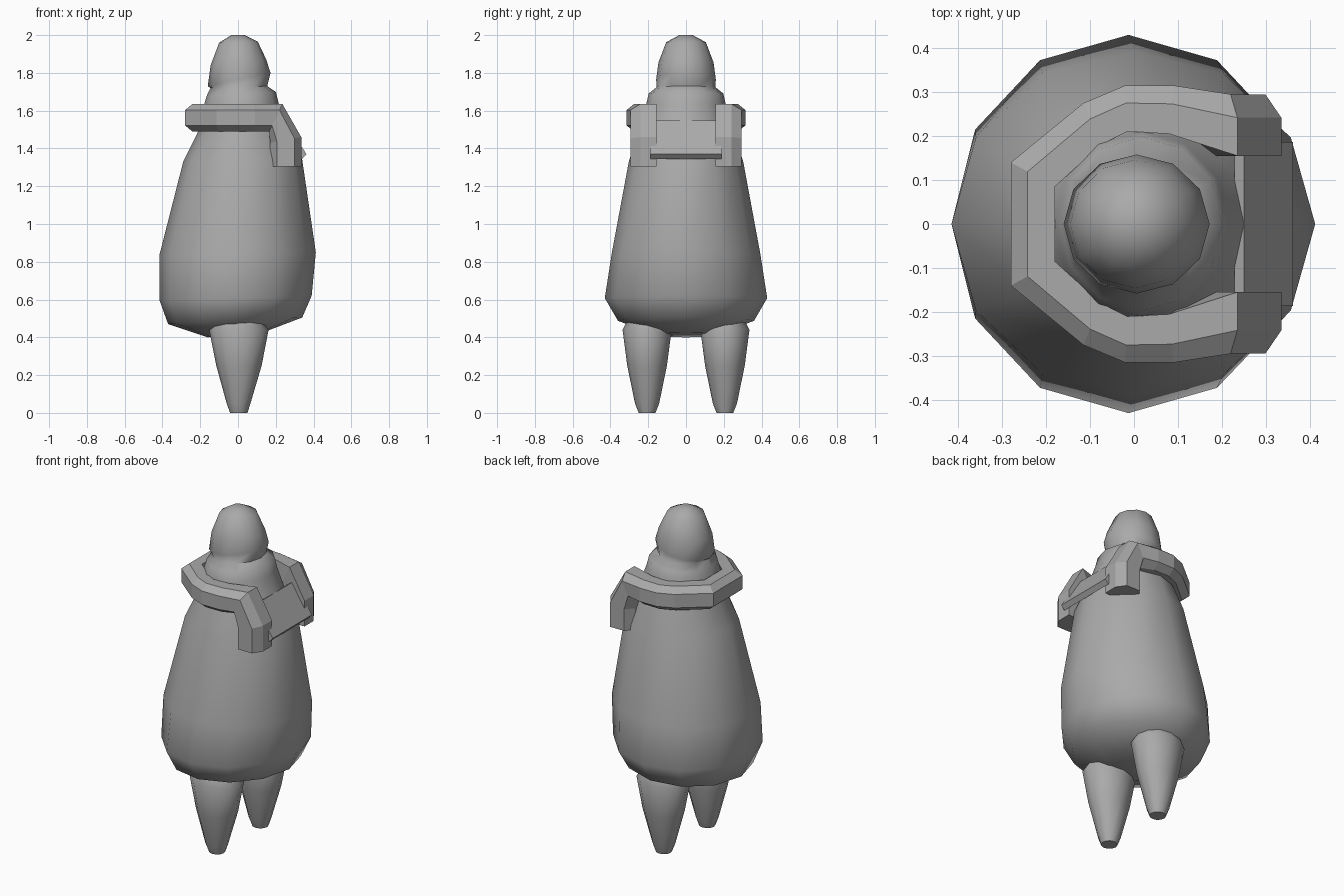
import bpy, bmesh, math

if "Cube" in bpy.data.objects:
    bpy.data.objects.remove(bpy.data.objects["Cube"])

grey = bpy.data.materials.new("grey")
grey.diffuse_color = (0.4, 0.4, 0.4, 1)
grey.use_nodes = True
grey.node_tree.nodes["Principled BSDF"].inputs["Base Color"].default_value = grey.diffuse_color


def loft(name, sections, smooth=None):
    """Skin a list of equal-length closed point loops and cap both ends."""
    bm = bmesh.new()
    loops = [[bm.verts.new(p) for p in s] for s in sections]
    n = len(loops[0])
    for a, b in zip(loops, loops[1:]):
        for i in range(n):
            j = (i + 1) % n
            bm.faces.new((a[i], a[j], b[j], b[i]))
    bm.faces.new(loops[0])
    bm.faces.new(loops[-1])
    bmesh.ops.recalc_face_normals(bm, faces=bm.faces)
    mesh = bpy.data.meshes.new(name)
    bm.to_mesh(mesh)
    bm.free()
    mesh.materials.append(grey)
    obj = bpy.data.objects.new(name, mesh)
    bpy.context.collection.objects.link(obj)
    if smooth:
        bpy.ops.object.select_all(action='DESELECT')
        obj.select_set(True)
        bpy.context.view_layer.objects.active = obj
        bpy.ops.object.shade_smooth_by_angle(angle=math.radians(smooth))
    return obj


def ring(x0, x1, ry, z0, z1, cy=0, n=12):
    """Oval loop from x0 to x1, half depth ry, tilting from z0 (left) to z1 (right)."""
    pts = []
    for i in range(n):
        a = 2 * math.pi * i / n
        c = math.cos(a)
        pts.append(((x0 + x1) / 2 + (x1 - x0) / 2 * c, cy + ry * math.sin(a),
                    (z0 + z1) / 2 + (z1 - z0) / 2 * c))
    return pts


# Pear-shaped body, neck and head in one skin
loft("body", [ring(*r) for r in (
    (-0.16, 0.13, 0.16, 0.40, 0.425),
    (-0.37, 0.34, 0.36, 0.47, 0.505),
    (-0.415, 0.39, 0.43, 0.595, 0.62),
    (-0.415, 0.412, 0.393, 0.84, 0.85),
    (-0.29, 0.34, 0.302, 1.33, 1.34),
    (-0.215, 0.26, 0.245, 1.48, 1.52),
    (-0.18, 0.215, 0.21, 1.63, 1.64),
    (-0.165, 0.20, 0.198, 1.68, 1.70),
    (-0.145, 0.155, 0.155, 1.72, 1.73),
    (-0.16, 0.172, 0.158, 1.73, 1.80),
    (-0.145, 0.15, 0.146, 1.84, 1.87),
    (-0.10, 0.105, 0.105, 1.96, 1.965),
    (-0.035, 0.035, 0.035, 2.0, 2.0))], 60)

# Tapered legs
for side, word in ((-1, "front"), (1, "back")):
    loft(word + "_leg", [ring(*r, cy=side * 0.206) for r in (
        (-0.042, 0.05, 0.044, 0, 0),
        (-0.06, 0.066, 0.064, 0.05, 0.05),
        (-0.115, 0.125, 0.105, 0.25, 0.25),
        (-0.153, 0.162, 0.13, 0.44, 0.44),
        (-0.12, 0.12, 0.10, 0.50, 0.50))], 50)


def mix(a, b, t):
    return tuple(p + (q - p) * t for p, q in zip(a, b))


def collar_section(xi, yi, xo, yo, top=None, bottom=None):
    """Bar section from inner to outer edge with two chamfered outer corners."""
    def at(w, h):
        x, y = mix((xi, yi), (xo, yo), w)
        if not top:
            return (x, y, 1.49 + 0.145 * h)
        bx, bz = mix(bottom, top, h)
        return (bx, y, bz)
    return [at(0, 0), at(0, 1), at(0.62, 1), at(1, 0.78), at(1, 0.22), at(0.62, 0)]


# Open collar whose two ends bend down over the right side
half = [collar_section(*s) for s in (
    (-0.18, 0.085, -0.28, 0.14),
    (-0.075, 0.18, -0.115, 0.275),
    (-0.015, 0.21, -0.02, 0.315),
    (0.08, 0.205, 0.09, 0.315),
    (0.22, 0.155, 0.21, 0.295, (0.235, 1.635), (0.165, 1.49)),
    (0.25, 0.155, 0.25, 0.295, (0.335, 1.46), (0.17, 1.43)),
    (0.25, 0.155, 0.25, 0.295, (0.335, 1.305), (0.17, 1.305)))]
mirrored = [[(x, -y, z) for x, y, z in s] for s in reversed(half)]
loft("collar", mirrored + half)

# Sloping plate between the collar ends
edge = ((0.25, 1.547), (0.362, 1.37), (0.34, 1.345), (0.228, 1.533))
loft("collar_plate", [[(x, y, z) for x, z in edge] for y in (-0.187, 0.187)])
